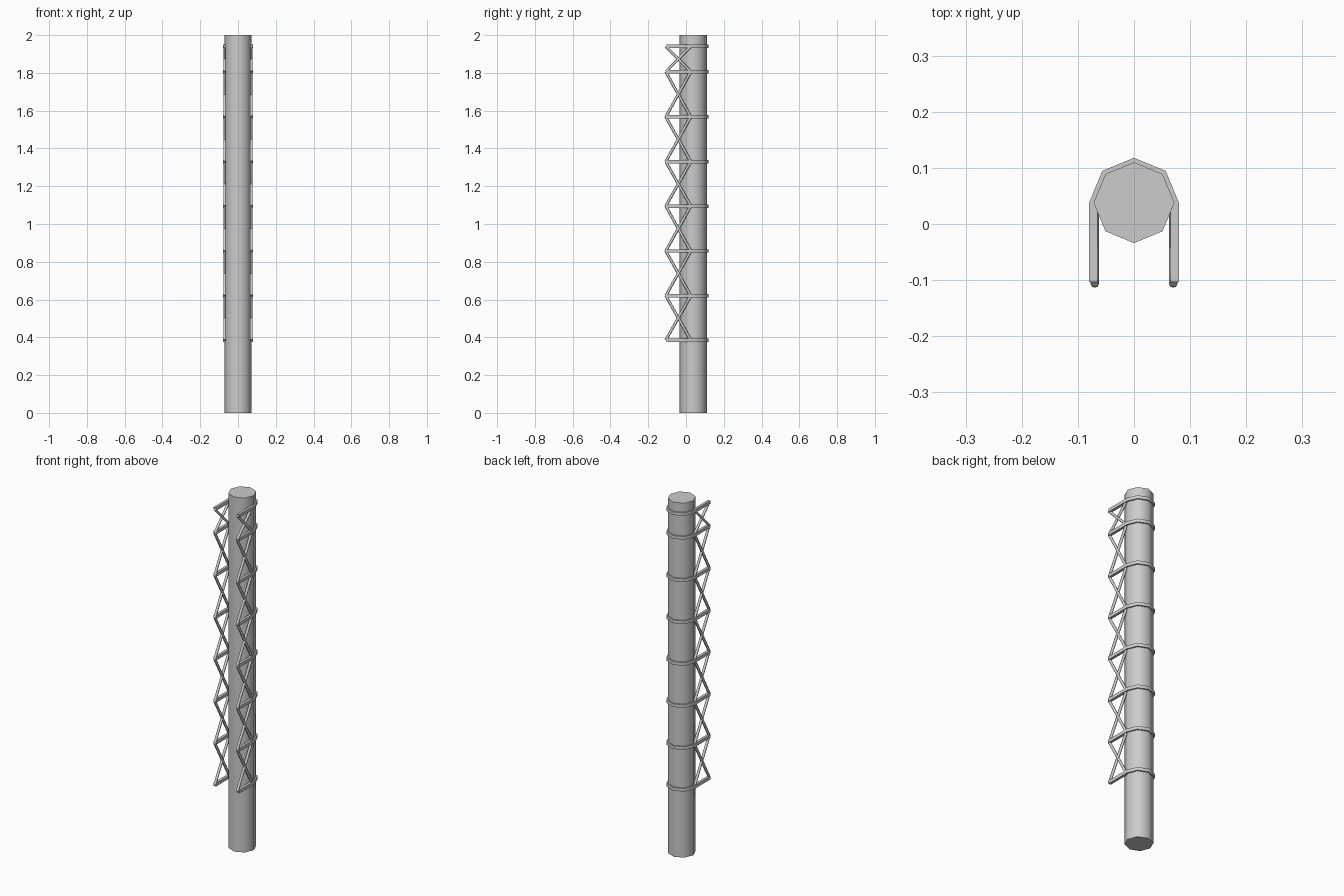
import bpy
import bmesh
from math import cos, sin, pi
from mathutils import Vector

cube = bpy.data.objects.get("Cube")
if cube:
    bpy.data.objects.remove(cube, do_unlink=True)

grey = bpy.data.materials.new("light grey metal")
grey.use_nodes = True
grey.diffuse_color = (0.6, 0.6, 0.6, 1)
grey.node_tree.nodes["Principled BSDF"].inputs["Base Color"].default_value = (0.6, 0.6, 0.6, 1)

CENTRE_Y = 0.038
RADIUS = 0.072
LEVELS = [0.385, 0.62, 0.857, 1.095, 1.33, 1.567, 1.806, 1.94]


def finish(name, bm, angle):
    bmesh.ops.recalc_face_normals(bm, faces=bm.faces)
    mesh = bpy.data.meshes.new(name)
    bm.to_mesh(mesh)
    bm.free()
    mesh.materials.append(grey)
    obj = bpy.data.objects.new(name, mesh)
    bpy.context.collection.objects.link(obj)
    bpy.ops.object.select_all(action="DESELECT")
    obj.select_set(True)
    bpy.context.view_layer.objects.active = obj
    if angle:
        bpy.ops.object.shade_smooth_by_angle(angle=angle)
    return obj


def add_rod(bm, start, end, radius, sides):
    axis = end - start
    matrix = axis.to_track_quat("Z", "Y").to_matrix().to_4x4()
    matrix.translation = (start + end) / 2
    bmesh.ops.create_cone(bm, cap_ends=True, segments=sides, radius1=radius,
                          radius2=radius, depth=axis.length, matrix=matrix)


# Eight-sided pole with a corner facing the front
bm = bmesh.new()
add_rod(bm, Vector((0, CENTRE_Y, 0)), Vector((0, CENTRE_Y, 2)), RADIUS, 8)
finish("pole", bm, pi / 3)


# U-shaped straps that wrap the back of the pole and reach forward
def strap_outline(radius):
    arc = [(radius * cos(i * pi / 4), CENTRE_Y + radius * sin(i * pi / 4)) for i in range(5)]
    return [(radius, -0.103)] + arc + [(-radius, -0.103)]


for number, z in enumerate(LEVELS, 1):
    bm = bmesh.new()
    rings = []
    for (ox, oy), (ix, iy) in zip(strap_outline(0.08), strap_outline(0.065)):
        rings.append([bm.verts.new(p) for p in (
            (ox, oy, z - 0.009), (ox, oy, z + 0.009),
            (ix, iy, z + 0.009), (ix, iy, z - 0.009))])
    for a, b in zip(rings, rings[1:]):
        for i in range(4):
            j = (i + 1) % 4
            bm.faces.new((a[i], a[j], b[j], b[i]))
    bm.faces.new(rings[0])
    bm.faces.new(rings[-1])
    finish(f"strap_{number}", bm, pi / 3)

# Crossed bracing between neighbouring straps on both sides
for side, x in (("left", 0.07), ("right", -0.07)):
    bm = bmesh.new()
    for low, high in zip(LEVELS, LEVELS[1:]):
        for front_z, back_z in ((low, high), (high, low)):
            add_rod(bm, Vector((x, -0.107, front_z)), Vector((x, 0.025, back_z)), 0.0075, 8)
    finish(f"{side}_bracing", bm, pi / 3)
